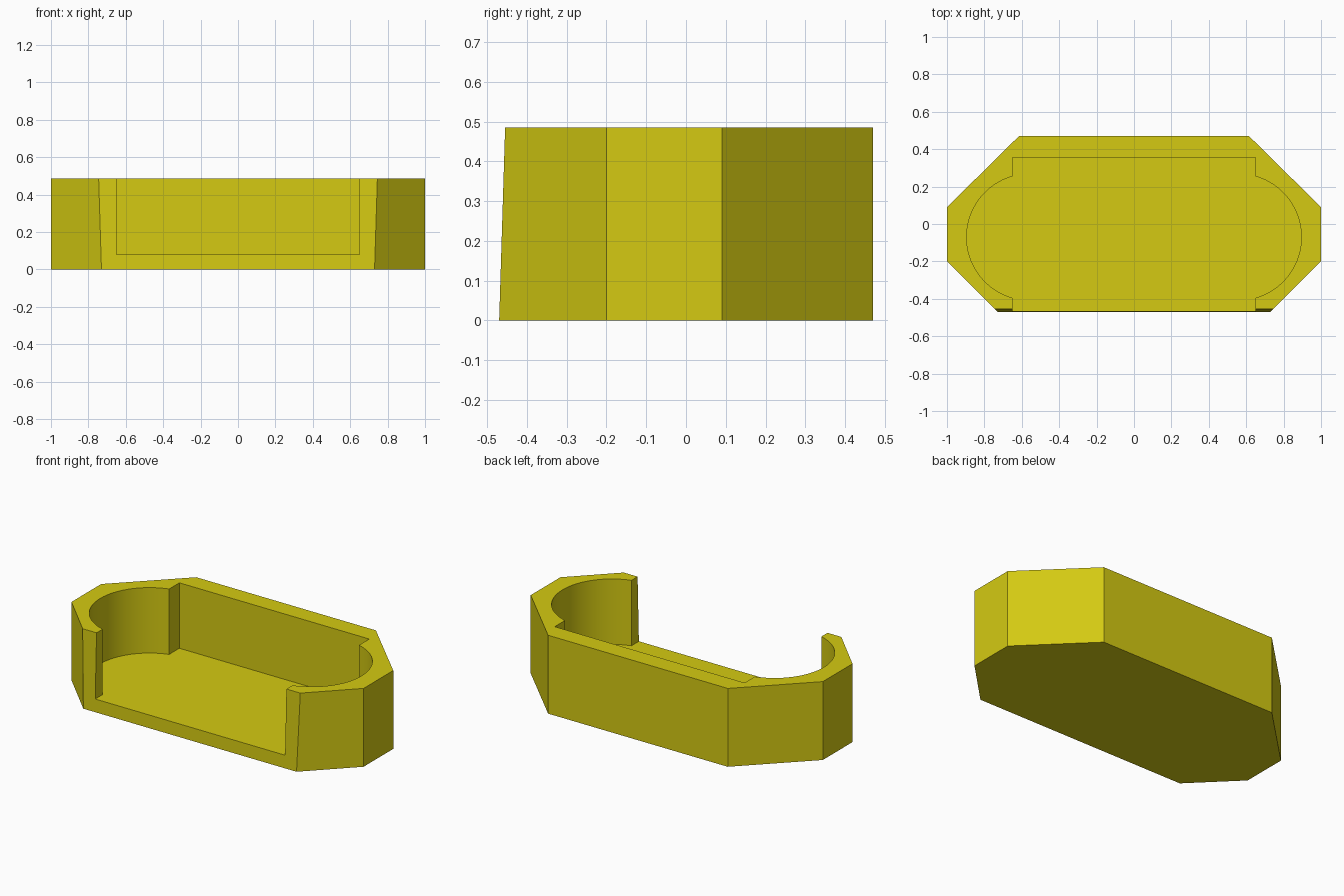
import bpy, bmesh, math

if "Cube" in bpy.data.objects:
    bpy.data.objects.remove(bpy.data.objects["Cube"])

H, FLOOR = 0.485, 0.08

yellow = bpy.data.materials.new("yellow")
yellow.diffuse_color = (0.66, 0.59, 0.006, 1)
yellow.use_nodes = True
yellow.node_tree.nodes["Principled BSDF"].inputs["Base Color"].default_value = yellow.diffuse_color


def prism(name, bottom, top, z0, z1):
    """Closed solid between two matching outlines."""
    bm = bmesh.new()
    lo = [bm.verts.new((x, y, z0)) for x, y in bottom]
    hi = [bm.verts.new((x, y, z1)) for x, y in top]
    n = len(lo)
    bm.faces.new(lo[::-1])
    bm.faces.new(hi)
    for i in range(n):
        j = (i + 1) % n
        bm.faces.new((lo[i], lo[j], hi[j], hi[i]))
    bmesh.ops.recalc_face_normals(bm, faces=bm.faces)
    me = bpy.data.meshes.new(name)
    bm.to_mesh(me)
    bm.free()
    me.materials.append(yellow)
    ob = bpy.data.objects.new(name, me)
    bpy.context.collection.objects.link(ob)
    return ob


def mirrored(right):
    """Complete a right-hand outline, listed front to back."""
    return right + [(-x, y) for x, y in reversed(right)]


# Eight-sided body whose front face leans back slightly
sides = [(1, -0.2), (1, 0.09), (0.615, 0.47)]
tray = prism("tray", mirrored([(0.73, -0.47)] + sides),
             mirrored([(0.745, -0.455)] + sides), 0, H)

# Cavity: open at the front, round bays at the ends, straight back wall
R, CX, CY = 0.338, 0.557, -0.07
a = math.acos((0.65 - CX) / R)
arc = [(CX + R * math.cos(t), CY + R * math.sin(t))
       for t in (-a + 2 * a * i / 32 for i in range(33))]
hole = mirrored([(0.65, -0.6)] + arc + [(0.65, 0.355)])
cutter = prism("cavity_cutter", hole, hole, FLOOR, H + 0.2)
cutter.hide_render = True

# Cut the cavity and smooth the curved bays
mod = tray.modifiers.new("cavity", "BOOLEAN")
mod.operation = "DIFFERENCE"
mod.solver = "EXACT"
mod.object = cutter
bpy.context.view_layer.objects.active = tray
tray.select_set(True)
bpy.ops.object.modifier_apply(modifier=mod.name)
bpy.data.objects.remove(cutter)
bpy.ops.object.shade_smooth_by_angle(angle=math.radians(25))
